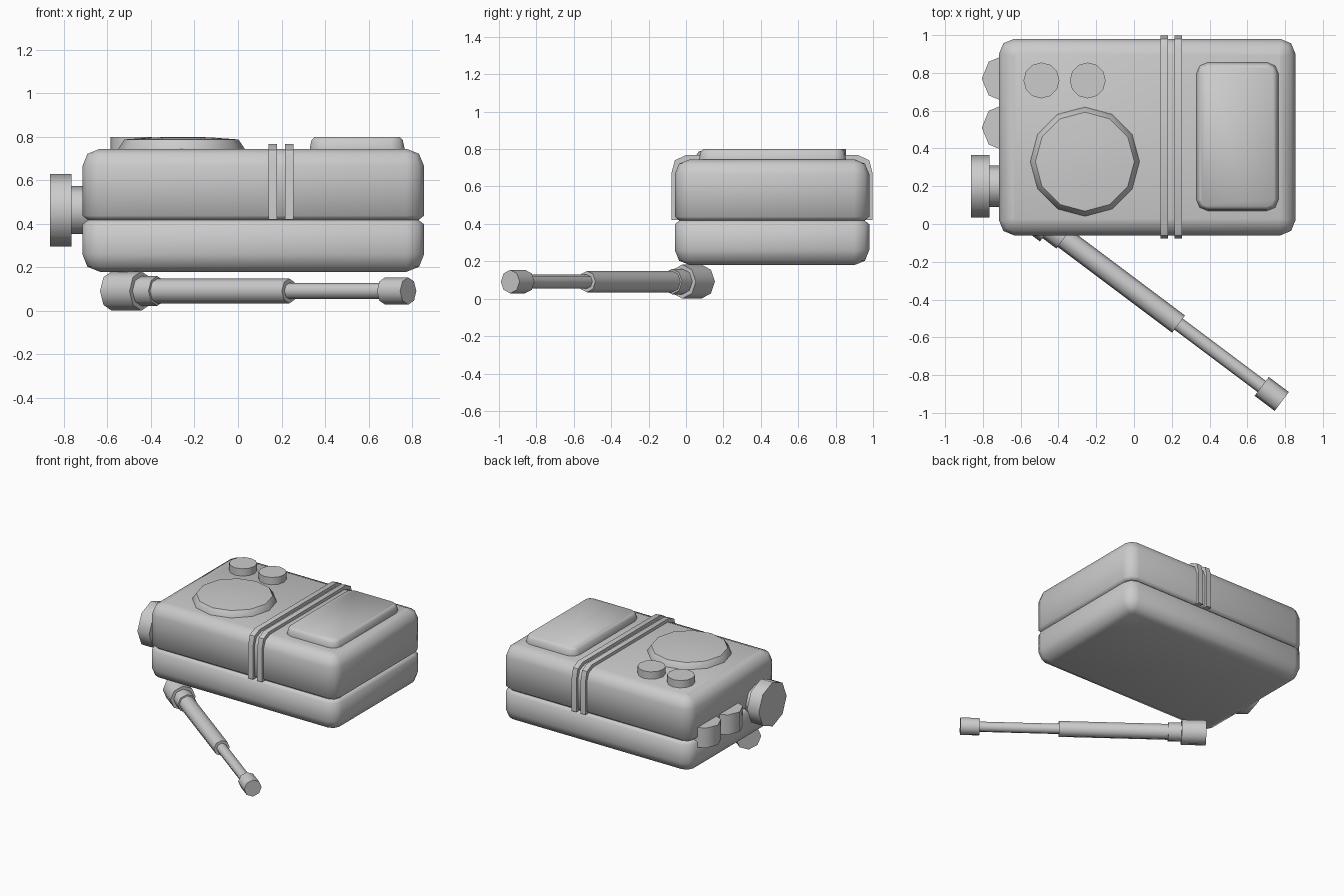
import bpy, bmesh, math
from mathutils import Vector, Matrix

if "Cube" in bpy.data.objects:
    bpy.data.objects.remove(bpy.data.objects["Cube"])


def finish(name, bm, angle=50):
    bmesh.ops.recalc_face_normals(bm, faces=bm.faces)
    me = bpy.data.meshes.new(name)
    bm.to_mesh(me)
    bm.free()
    ob = bpy.data.objects.new(name, me)
    bpy.context.collection.objects.link(ob)
    bpy.ops.object.select_all(action='DESELECT')
    ob.select_set(True)
    bpy.context.view_layer.objects.active = ob
    bpy.ops.object.shade_smooth_by_angle(angle=math.radians(angle))
    return ob


def skin(bm, rings):
    """Bridge equal-length rings of points and cap both ends."""
    loops = [[bm.verts.new(p) for p in r] for r in rings]
    n = len(loops[0])
    for a, b in zip(loops, loops[1:]):
        for i in range(n):
            j = (i + 1) % n
            bm.faces.new((a[i], a[j], b[j], b[i]))
    bm.faces.new(loops[0])
    bm.faces.new(loops[-1])


def rounded_box(name, x0, x1, y0, y1, radius, levels, segs=2):
    """Stack of rounded rectangles; levels are (z, inset)."""
    rings = []
    for z, inset in levels:
        r = max(radius - inset, 0.012)
        ring = []
        for k, (cx, cy) in enumerate([(x1 - inset - r, y1 - inset - r), (x0 + inset + r, y1 - inset - r),
                                      (x0 + inset + r, y0 + inset + r), (x1 - inset - r, y0 + inset + r)]):
            for s in range(segs + 1):
                a = math.pi / 2 * (k + s / segs)
                ring.append((cx + r * math.cos(a), cy + r * math.sin(a), z))
        rings.append(ring)
    bm = bmesh.new()
    skin(bm, rings)
    return finish(name, bm)


def lathe(name, origin, axis, profile, sides=8):
    """Turned part: profile is (distance along axis, radius)."""
    axis = Vector(axis).normalized()
    u = Vector((0, 0, 1)) if abs(axis.z) < 0.9 else Vector((1, 0, 0))
    v = axis.cross(u)
    o = Vector(origin)
    rings = []
    for d, r in profile:
        rings.append([o + axis * d + r * (math.cos(2 * math.pi * i / sides) * u +
                                          math.sin(2 * math.pi * i / sides) * v) for i in range(sides)])
    bm = bmesh.new()
    skin(bm, rings)
    return finish(name, bm)


# two body shells meeting at a chamfered seam
body = (-0.715, 0.855, -0.06, 0.98, 0.08)
rounded_box("lower_shell", *body, [(0.18, 0.08), (0.203, 0.023), (0.26, 0), (0.398, 0), (0.418, 0.025)])
rounded_box("upper_shell", *body, [(0.418, 0.025), (0.438, 0), (0.665, 0), (0.722, 0.023), (0.745, 0.08)])

# raised screen panel
rounded_box("screen_panel", 0.33, 0.765, 0.07, 0.855, 0.06,
            [(0.72, 0), (0.75, 0), (0.785, 0.008), (0.80, 0.022)])

# two straps wrapped around the upper shell
for i, x in enumerate((0.14, 0.215)):
    half = [(-0.078, 0.42), (-0.078, 0.67), (-0.06, 0.74), (0.0, 0.768)]
    outline = half + [(0.92 - y, z) for y, z in reversed(half)]
    bm = bmesh.new()
    skin(bm, [[(px, y, z) for y, z in outline] for px in (x, x + 0.04)])
    finish(f"strap_{i + 1}", bm)

# speaker dome and top buttons
lathe("speaker_dome", (-0.26, 0.33, 0), (0, 0, 1),
      [(0.73, 0.29), (0.748, 0.289), (0.788, 0.262), (0.797, 0.14), (0.80, 0.03)], 12)
for i, x in enumerate((-0.49, -0.245)):
    lathe(f"top_button_{i + 1}", (x, 0.76, 0), (0, 0, 1), [(0.72, 0.095), (0.80, 0.095)], 12)

# side thumb wheels
for i, y in enumerate((0.77, 0.51)):
    lathe(f"thumb_wheel_{i + 1}", (-0.68, y, 0), (0, 0, 1), [(0.36, 0.126), (0.51, 0.126)])

# side dial on its stem
lathe("dial_stem", (-0.68, 0.2, 0.463), (-1, 0, 0), [(0, 0.11), (0.10, 0.11)])
lathe("side_dial", (-0.765, 0.2, 0.463), (-1, 0, 0), [(0, 0.166), (0.098, 0.166)])

# telescopic antenna folded out under the front edge
start, along = (-0.58, 0.082, 0.0915), (0.8, -0.6, 0)
for name, d0, d1, r in [("antenna_base", 0, 0.17, 0.0905), ("antenna_collar", 0.16, 0.262, 0.068),
                        ("antenna_thick_rod", 0.25, 1.02, 0.057), ("antenna_thin_rod", 1.01, 1.58, 0.037),
                        ("antenna_tip", 1.57, 1.703, 0.0625)]:
    lathe(name, start, along, [(d0, r), (d1, r)])
